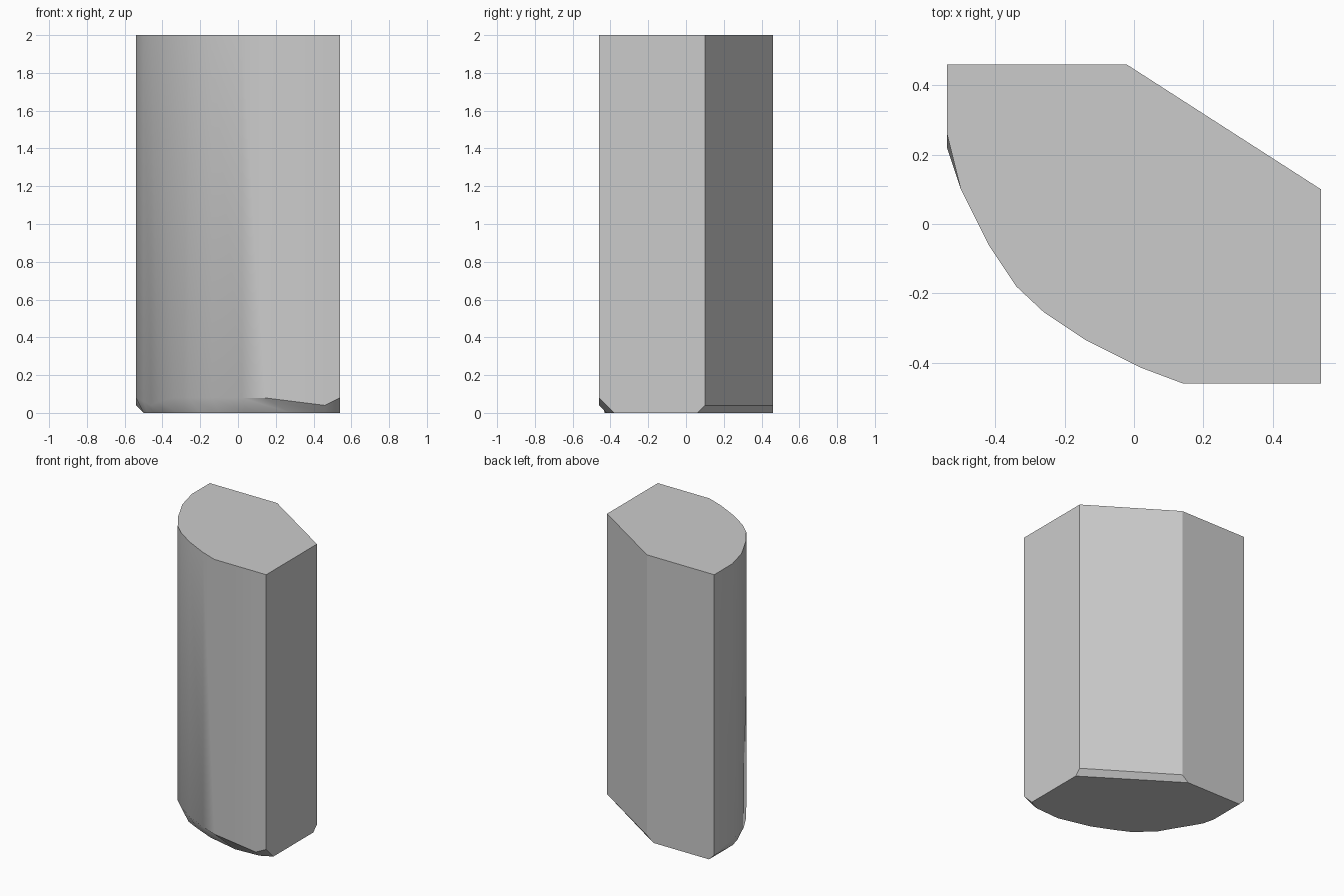
import bpy
import bmesh
from math import radians

default_cube = bpy.data.objects.get("Cube")
if default_cube:
    bpy.data.objects.remove(default_cube, do_unlink=True)

HEIGHT = 2.0


def make_material(name, colour):
    material = bpy.data.materials.new(name)
    material.use_nodes = True
    material.diffuse_color = colour
    material.node_tree.nodes["Principled BSDF"].inputs["Base Color"].default_value = colour
    return material


# Outline of the column: wall corner x, y, height where the wall ends,
# then the x, y of the matching corner of the base
outline = [
    (-.54, .46, .04, -.5, .46),     # flat back
    (-.02, .46, .04, -.07, .46),
    (.54, .1, .04, .54, .06),       # slanted back corner
    (.54, -.46, .08, .54, -.38),    # flat side
    (.46, -.46, .04, .46, -.42),
    (.14, -.46, .08, .28, -.43),    # rounded front
    (.02, -.415, .08, .05, -.375),
    (-.14, -.335, .08, -.1, -.31),
    (-.26, -.255, .08, -.2, -.26),
    (-.34, -.18, .08, -.32, -.15),
    (-.42, -.06, .06, -.39, -.03),
    (-.46, .02, .04, -.44, .05),
    (-.5, .1, .06, -.48, .12),
    (-.54, .22, .08, -.5, .2),
]


def add_ring(bm, points):
    return [bm.verts.new(point) for point in points]


def bridge(bm, lower, upper):
    for i in range(len(lower)):
        j = (i + 1) % len(lower)
        bm.faces.new((lower[i], lower[j], upper[j], upper[i]))


# Column: straight walls, a flat cap and an uneven chamfer round the base
bm = bmesh.new()
base = add_ring(bm, [(bx, by, 0) for x, y, z, bx, by in outline])
wall_foot = add_ring(bm, [(x, y, z) for x, y, z, bx, by in outline])
cap = add_ring(bm, [(x, y, HEIGHT) for x, y, z, bx, by in outline])
cap[-1].co.y += .04             # the last rounded edge leans back slightly
bridge(bm, base, wall_foot)
bridge(bm, wall_foot, cap)
bm.faces.new(base)
bm.faces.new(cap)
bmesh.ops.recalc_face_normals(bm, faces=bm.faces[:])

mesh = bpy.data.meshes.new("column")
bm.to_mesh(mesh)
bm.free()
column = bpy.data.objects.new("column", mesh)
bpy.context.collection.objects.link(column)
mesh.materials.append(make_material("plain grey", (.6, .6, .6, 1)))

# Smooth the rounded front while keeping the corners crisp
bpy.ops.object.select_all(action="DESELECT")
column.select_set(True)
bpy.context.view_layer.objects.active = column
bpy.ops.object.shade_smooth_by_angle(angle=radians(30))
